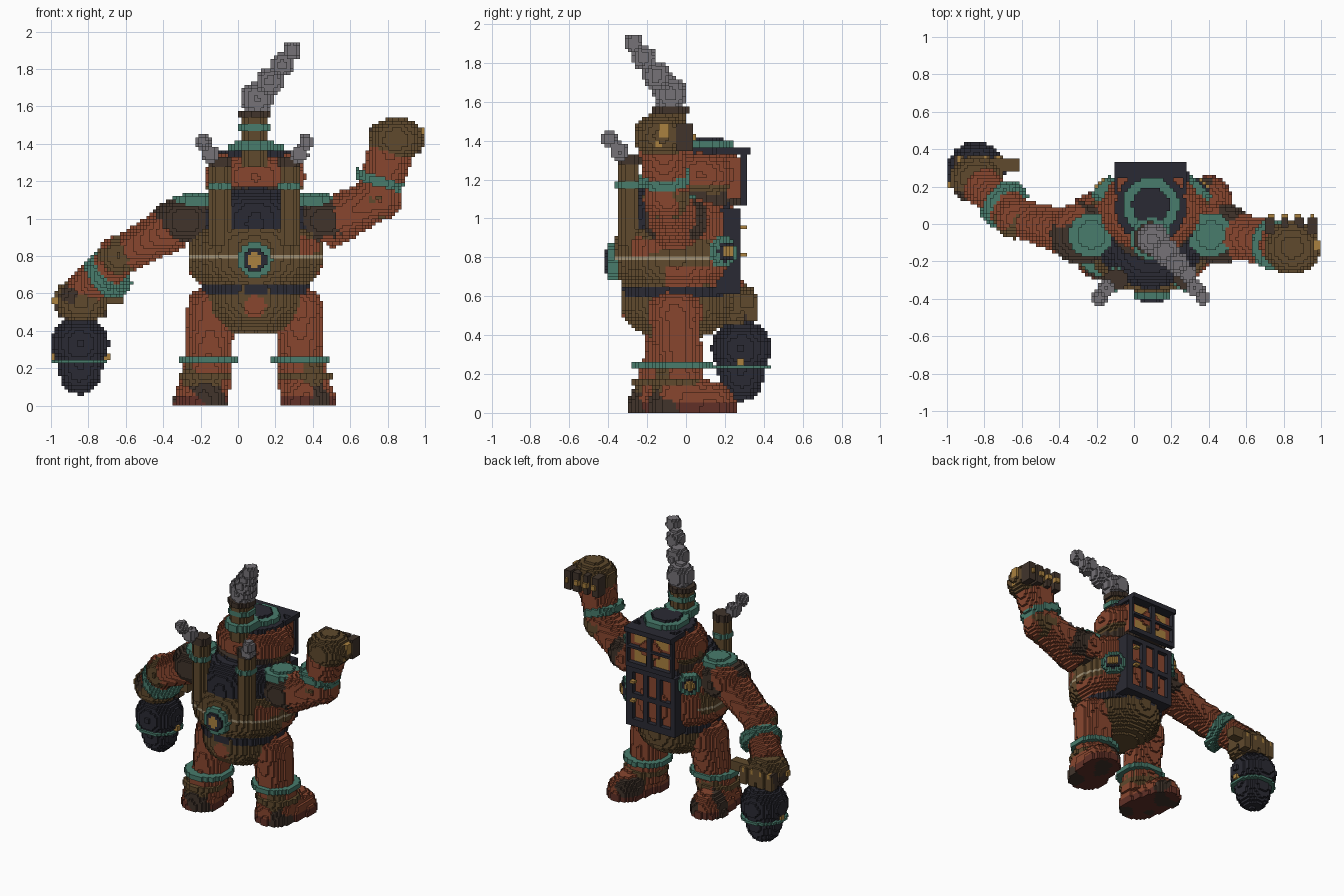
import bpy
import math
from mathutils import Vector as V, noise

cube = bpy.data.objects.get("Cube")
if cube:
    bpy.data.objects.remove(cube)

STEP = 0.0175   # block size
MID = 0.09      # body centre line in x

COLOURS = {
    "rust": (.25, .062, .028), "brown": (.115, .068, .026),
    "dark_brown": (.052, .034, .024), "iron": (.023, .023, .033),
    "verdigris": (.065, .2, .15), "brass": (.4, .22, .05),
    "smoke": (.18, .17, .185), "cream": (.36, .29, .18),
    "dark_rust": (.12, .03, .02),
}
NAMES = list(COLOURS)
MATERIALS = []
for name, rgb in COLOURS.items():
    m = bpy.data.materials.new(name)
    m.use_nodes = True
    m.diffuse_color = (*rgb, 1)
    m.node_tree.nodes["Principled BSDF"].inputs["Base Color"].default_value = (*rgb, 1)
    MATERIALS.append(m)

cells = {}      # block index -> (part, colour)


def fill(part, colour, lo, hi, inside):
    """Claim every block in the bounds whose centre is inside the shape."""
    span = [range(math.floor(a / STEP), math.ceil(b / STEP) + 1) for a, b in zip(lo, hi)]
    for i in span[0]:
        for j in span[1]:
            for k in span[2]:
                p = V((i + .5, j + .5, k + .5)) * STEP
                if k >= 0 and inside(p):
                    cells[i, j, k] = (part, colour(p) if callable(colour) else colour)


def ball(part, colour, c, r, power=2):
    """Round in plan; a higher power squares off the upright profile."""
    c = V(c)
    r = V(r) if isinstance(r, tuple) else V((r, r, r))

    def inside(p):
        x, y, z = ((p[a] - c[a]) / r[a] for a in range(3))
        return math.hypot(x, y) ** power + abs(z) ** power <= 1
    fill(part, colour, c - r, c + r, inside)


def tube(part, colour, a, b, ra, rb=None):
    a, b, rb = V(a), V(b), ra if rb is None else rb
    axis, big = b - a, max(ra, rb)
    pad = V((big, big, big))

    def inside(p):
        t = (p - a).dot(axis) / axis.length_squared
        return 0 <= t <= 1 and (p - a - axis * t).length <= ra + (rb - ra) * t
    fill(part, colour, V(map(min, a, b)) - pad, V(map(max, a, b)) + pad, inside)


def disc(part, colour, c, axis, r, thick):
    half = V(axis).normalized() * thick / 2
    tube(part, colour, V(c) - half, V(c) + half, r)


def box(part, colour, lo, hi):
    fill(part, colour, lo, hi, lambda p: all(lo[a] <= p[a] <= hi[a] for a in range(3)))


def patchy(base, other, level=.28, scale=6):
    return lambda p: other if noise.noise(p * scale) > level else base


def gauge(part, c, axis, r):
    n = V(axis).normalized()
    disc(part, "verdigris", c, n, r, .055)
    disc(part, "iron", V(c) + n * .005, n, r * .65, .06)
    disc(part, "brass", V(c) + n * .01, n, r * .42, .065)


# Legs and splayed feet
foot_patch = patchy("rust", "dark_brown", .15)


def foot_colour(p):
    return "dark_rust" if p.z < .05 and foot_patch(p) == "rust" else foot_patch(p)


for side, y in ((-1, -.09), (1, 0)):
    name = "left" if side > 0 else "right"
    x = MID + side * .245
    hip = (x - side * .01, -.055, .52)
    tube(name + "_leg", "rust", (x, y - .03, .15), hip, .115, .13)
    ball(name + "_leg", "rust", hip, (.125, .14, .11), 2.6)
    ball(name + "_foot", foot_colour, (x + side * .025, y - .07, .01), (.135, .135, .17), 2.5)
    ball(name + "_foot", foot_colour, (x + side * .05, y + .03, .01), (.13, .15, .18), 2.3)
    ball(name + "_foot", foot_colour, (x + side * .065, y + .125, .01), (.125, .135, .15), 2.3)
    tube(name + "_ankle", patchy("rust", "brown", .05), (x + side * .02, y - .04, .1),
         (x + side * .01, y - .03, .24), .14, .12)
    disc(name + "_ankle", "brown", (x + side * .02, y - .04, .155), (0, 0, 1), .145, .03)
    disc(name + "_ankle_ring", "verdigris", (x, y - .03, .25), (0, 0, 1), .162, .036)

# Pelvis, belt, and a belly with a riveted seam
ball("pelvis", lambda p: "rust" if V((p.x - MID, p.z - .53)).length < .06 and p.y < 0 else "brown",
     (MID, -.05, .58), (.27, .29, .2), 2.4)
fill("belt", "iron", (-.25, -.4, .58), (.45, .3, .65),
     lambda p: .6 < p.z < .65 and math.hypot((p.x - MID) / .29, (p.y + .05) / .28) <= 1)


def belly_colour(p):
    if .79 < p.z < .805 and p.y < .14:
        return "cream"
    if p.y > .12 or (p.z < .75 and abs(p.x - MID) > .25 and p.y > -.1):
        return "rust"
    return "iron" if p.z > .94 else patchy("brown", "rust", .38)(p)


ball("belly", belly_colour, (MID, -.05, .81), (.36, .32, .195), 3.2)
ball("chest", lambda p: "rust" if p.y > .04 else "iron" if p.z > .94 else "brown",
     (MID, -.02, .96), (.33, .28, .2), 2.6)
ball("chest_plate", lambda p: "iron" if p.z > .94 else "brown",
     (MID, -.13, .97), (.25, .215, .2), 2.6)
gauge("belly_gauge", (MID, -.378, .78), (0, -1, 0), .095)
gauge("left_chest_gauge", (.345, .19, .83), (.7, .7, 0), .08)
gauge("right_chest_gauge", (-.16, .19, 1.0), (-.7, .7, 0), .075)

# Shoulders with domed caps
for side in (-1, 1):
    x = MID + side * .37
    ball("shoulders", patchy("dark_brown", "rust", .3), (x, -.05, .99), (.175, .165, .12), 2.6)
    x = MID + side * .32
    disc("shoulder_caps", "verdigris", (x, -.06, 1.09), (0, 0, 1), .118, .05)
    disc("shoulder_caps", "verdigris", (x, -.06, 1.115), (0, 0, 1), .075, .04)

# Lowered right arm
elbow, wrist = V((-.62, .03, .8)), V((-.83, .22, .61))
tube("right_arm", "rust", (-.34, -.05, .96), elbow, .125, .1)
ball("right_elbow", patchy("brown", "rust", .2), elbow - V((.02, 0, 0)), .11)
tube("right_forearm", "rust", elbow, wrist, .1, .105)
disc("right_arm_ring", "verdigris", (-.695, .105, .7), wrist - elbow, .138, .06)
ball("right_fist", patchy("brown", "dark_brown", .3), (-.84, .24, .56), (.145, .13, .11), 2.5)
for x in (-.94, -.87, -.8, -.73):
    box("right_fingers", patchy("brown", "dark_brown", 0), (x - .026, .29, .47), (x + .026, .365, .6))
    box("right_knuckles", "brass", (x - .012, .34, .56), (x + .012, .375, .59))
box("right_thumb", "brown", (-.76, .28, .55), (-.62, .345, .62))
box("right_knuckles", "brass", (-1, .2, .54), (-.97, .23, .57))

# Hanging club
ball("club", "iron", (-.845, .285, .33), (.155, .155, .145))
ball("club", "iron", (-.845, .285, .25), (.122, .122, .19), 2.3)
disc("club_ring", "verdigris", (-.845, .285, .235), (0, 0, 1), .152, .022)
for x in (-.99, -.7):
    box("club_studs", "brass", (x - .012, .26, .25), (x + .012, .3, .28))

# Raised left arm
elbow, wrist = V((.75, -.1, 1.11)), V((.82, -.12, 1.38))
tube("left_arm", "rust", (.44, -.05, .95), elbow, .135, .115)
ball("left_shoulder", patchy("dark_brown", "rust", .1), (.48, -.06, 1.01), (.1, .14, .1))
ball("left_elbow", patchy("rust", "brown", -.05), elbow + V((.01, 0, 0)), .12)
tube("left_forearm", "rust", elbow, wrist, .11, .125)
disc("left_arm_ring", "verdigris", (.755, -.11, 1.205), (.3, -.05, .95), .135, .05)
ball("left_fist", "brown", (.845, -.125, 1.425), (.15, .145, .115), 2.15)
for x in (.73, .805, .88, .955):
    box("left_fingers", "dark_brown", (x - .026, -.06, 1.35), (x + .026, .03, 1.48))
    box("left_knuckles", "brass", (x - .015, .01, 1.4), (x + .015, .05, 1.43))
box("left_knuckles", "brass", (.96, -.14, 1.42), (1, -.09, 1.49))
box("left_knuckles", "brass", (.96, -.16, 1.37), (.985, -.12, 1.43))

# Head on a collar
disc("collar", "dark_brown", (MID, .05, 1.12), (0, 0, 1), .24, .09)
ball("head", lambda p: "brown" if p.z < 1.17 else patchy("rust", "brown", .4)(p),
     (MID, .075, 1.22), (.27, .225, .165), 2.2)
disc("head_rim", "iron", (MID, .09, 1.345), (0, 0, 1), .19, .04)
disc("hatch_ring", "verdigris", (MID, .1, 1.385), (0, 0, 1), .15, .04)
disc("hatch", "iron", (MID, .1, 1.395), (0, 0, 1), .1, .03)

# Visor: brass panes set in the face behind an open bar cage
box("face", "rust", (MID - .17, .15, 1.1), (MID + .17, .28, 1.32))
for x in (-.085, .085):
    for z in (1.15, 1.28):
        box("visor_panes", "brass", (MID + x - .055, .262, z - .04), (MID + x + .055, .28, z + .04))
for x in (-.185, 0, .185):
    box("visor_frame", "iron", (MID + x - .013, .28, 1.07), (MID + x + .013, .315, 1.36))
    box("visor_frame", "iron", (MID + x - .013, .15, 1.33), (MID + x + .013, .315, 1.36))
for z in (1.085, 1.215):
    box("visor_frame", "iron", (MID - .198, .28, z - .015), (MID + .198, .315, z + .015))
box("visor_brow", "iron", (MID - .198, .25, 1.33), (MID + .198, .33, 1.365))

# Furnace door with a barred grate
box("furnace_door", "rust", (MID - .17, .1, .64), (MID + .17, .25, 1.03))
for x in (-.18, -.05, .05, .18):
    box("furnace_grate", "iron", (MID + x - .02, .15, .62), (MID + x + .02, .285, 1.04))
for z in (.64, .84, 1.03):
    box("furnace_grate", "iron", (MID - .2, .15, z - .022), (MID + .2, .285, z + .022))
box("furnace_hood", "iron", (MID - .17, .1, 1.03), (MID + .17, .22, 1.08))
for z in (.82, .95):
    box("door_latch", "brass", (MID + .12, .28, z - .01), (MID + .16, .31, z + .01))

# Chimney and its smoke trail
tube("chimney", "brown", (MID, -.08, 1.28), (MID, -.08, 1.54), .075)
disc("chimney_base", "verdigris", (MID, -.08, 1.385), (0, 0, 1), .11, .05)
disc("chimney_ring", "verdigris", (MID, -.08, 1.485), (0, 0, 1), .085, .036)
disc("chimney_cap", "dark_brown", (MID, -.08, 1.555), (0, 0, 1), .09, .045)
for x, z, r in ((.1, 1.64, .088), (.17, 1.735, .073), (.235, 1.825, .061), (.29, 1.9, .049)):
    ball("smoke_trail", "smoke", (x, .02 - x, z), r, 2.2)

# Exhaust pipes and their puffs
for side in (-1, 1):
    x = MID + side * .185
    tube("exhaust_pipes", "brown", (x, -.295, .85), (x, -.295, 1.3), .055)
    disc("exhaust_rings", "verdigris", (x, -.295, 1.18), (0, 0, 1), .064, .036)
    disc("exhaust_caps", "dark_brown", (x, -.295, 1.3), (0, 0, 1), .06, .05)
    ball("exhaust_smoke", "smoke", (x + side * .055, -.345, 1.345), .047, 2.3)
    ball("exhaust_smoke", "smoke", (x + side * .09, -.395, 1.41), .04, 2.3)

# Turn the exposed block sides of each part into one mesh
parts = {}
for cell, (part, colour) in cells.items():
    verts, faces, mats = parts.setdefault(part, ({}, [], []))
    for axis in range(3):
        u, v = (axis + 1) % 3, (axis + 2) % 3
        for d in (0, 1):
            other = list(cell)
            other[axis] += 2 * d - 1
            if tuple(other) in cells:
                continue
            quad = []
            for du, dv in ((0, 0), (1, 0), (1, 1), (0, 1)):
                corner = list(cell)
                corner[axis] += d
                corner[u] += du
                corner[v] += dv
                quad.append(verts.setdefault(tuple(corner), len(verts)))
            faces.append(quad if d else quad[::-1])
            mats.append(NAMES.index(colour))

for part, (verts, faces, mats) in parts.items():
    if not faces:
        continue
    mesh = bpy.data.meshes.new(part)
    mesh.from_pydata([V(c) * STEP for c in verts], [], faces)
    used = sorted(set(mats))
    for i in used:
        mesh.materials.append(MATERIALS[i])
    for poly, i in zip(mesh.polygons, mats):
        poly.material_index = used.index(i)
    mesh.update()
    bpy.context.collection.objects.link(bpy.data.objects.new(part, mesh))
